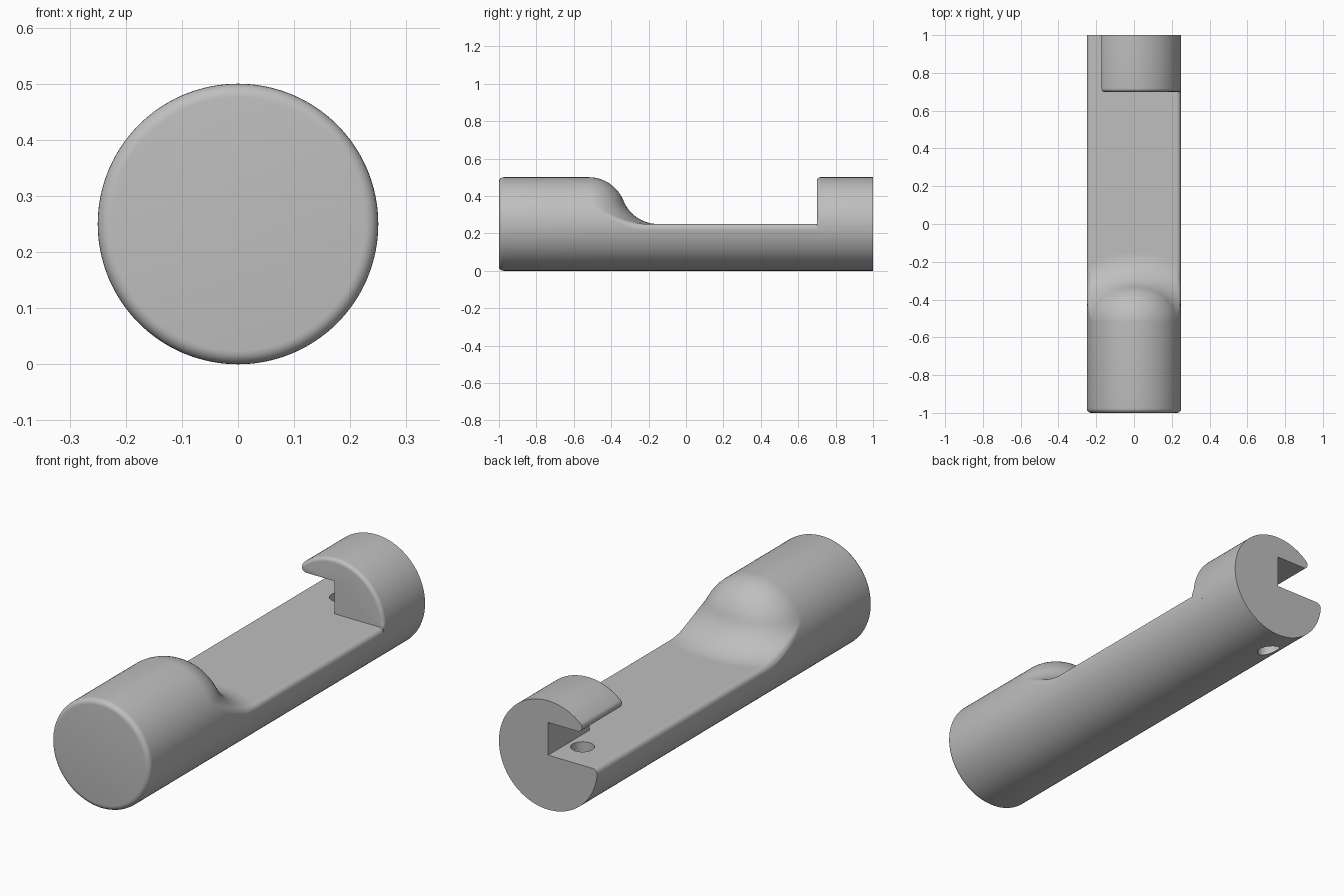
import bpy, bmesh
from math import sin, cos, pi, sqrt, hypot, atan2

cube = bpy.data.objects.get("Cube")
if cube:
    bpy.data.objects.remove(cube, do_unlink=True)

R = 0.25          # bar radius, also the height of its axis
LIP = 0.024       # rounding of the long edges
BALL = 0.2        # radius of both curves in the shoulder
Y_DOME = -0.52    # where the domed shoulder starts
CORE = R - BALL
STEPS = 160

grey = bpy.data.materials.new("plain grey")
grey.use_nodes = True
grey.diffuse_color = (0.52, 0.52, 0.52, 1)
grey.node_tree.nodes["Principled BSDF"].inputs["Base Color"].default_value = (0.52, 0.52, 0.52, 1)


def loft(name, rings):
    """Skin a list of equal rings of points and cap both ends."""
    bm = bmesh.new()
    rows = [[bm.verts.new(p) for p in ring] for ring in rings]
    n = len(rows[0])
    for a, b in zip(rows, rows[1:]):
        for i in range(n):
            j = (i + 1) % n
            bm.faces.new((a[i], a[j], b[j], b[i]))
    bm.faces.new(rows[0])
    bm.faces.new(rows[-1])
    bmesh.ops.recalc_face_normals(bm, faces=bm.faces)
    mesh = bpy.data.meshes.new(name)
    bm.to_mesh(mesh)
    bm.free()
    mesh.materials.append(grey)
    obj = bpy.data.objects.new(name, mesh)
    bpy.context.collection.objects.link(obj)
    return obj


def smooth(obj):
    bpy.ops.object.select_all(action="DESELECT")
    obj.select_set(True)
    bpy.context.view_layer.objects.active = obj
    bpy.ops.object.shade_smooth_by_angle(angle=0.6)


# Path of a ball rolling between the flat and the domed shoulder
path = []
for i in range(-100, 101):
    t = i * 0.004
    rho = hypot(t, BALL)
    y = Y_DOME + sqrt(max(0, 4 * BALL**2 - (rho - CORE) ** 2))
    k = 1 - CORE / rho
    path.append((t, y, hypot(t * k, y - Y_DOME) / 2))


def cut_height(x, y):
    """Height of the cut surface above the axis."""
    if y <= Y_DOME:
        return R * 2
    if y > -0.145:
        return 0
    t, cy, reach = min(path, key=lambda c: (c[0] - x) ** 2 + (c[1] - y) ** 2)
    d = hypot(t - x, cy - y)
    if y >= cy:
        return 0
    s = y - Y_DOME
    if d > reach and s < BALL:
        rho = CORE + sqrt(BALL**2 - s * s)
        if rho > abs(x):
            return sqrt(rho * rho - x * x)
    return BALL - sqrt(max(0, BALL**2 - d * d))


def section(y, radius=R):
    """Round section of the bar, cut down and with softened edges."""
    ring = []
    lip = LIP * min(1, max(0, (y + 0.5) / 0.2))
    for i in range(STEPS):
        a = 2 * pi * i / STEPS
        x, z = radius * cos(a), radius * sin(a)
        h = cut_height(x, y)
        z = min(z, h) if z > 0 else z
        zc = h - lip
        q = (R - lip) ** 2 - zc * zc
        if lip > 0 and q > 0:
            cx = sqrt(q)
            vx, vz = abs(x) - cx, z - zc
            if vx > 0 and cx * vz - zc * vx > 0:
                k = lip / hypot(vx, vz)
                x = (cx + vx * k) * (1 if x > 0 else -1)
                z = zc + vz * k
        ring.append((x, y, R + z))
    return ring


# Bar: rounded front end, domed shoulder, long flat
rings = []
for i in range(7):
    a = pi / 2 * i / 6
    rings.append(section(-1 + LIP * (1 - sin(a)), R - LIP * (1 - cos(a))))
rings.reverse()
rings += [section(Y_DOME + 0.376 * i / 60) for i in range(61)]
rings += [section(y) for y in (-0.14, 0.7, 1)]
bar = loft("bar", rings)

# Upright hole through the flat, under the hook
bpy.ops.mesh.primitive_cylinder_add(vertices=48, radius=0.05, depth=0.8, location=(-0.07, 0.85, 0.2))
drill = bpy.context.object
drill.name = "hole_cutter"
drill.hide_render = True
drill.data.materials.append(grey)
mod = bar.modifiers.new("hole", "BOOLEAN")
mod.operation = "DIFFERENCE"
mod.solver = "EXACT"
mod.object = drill
bpy.context.view_layer.objects.active = bar
bpy.ops.object.modifier_apply(modifier=mod.name)
bpy.data.objects.remove(drill, do_unlink=True)
smooth(bar)

# Hook: outer arc, rounded tip, flat ceiling, upright inner wall
TIP, CEILING = 0.022, 0.15
tip_z = CEILING + TIP
tip_x = -sqrt((R - TIP) ** 2 - tip_z**2)
end = atan2(tip_z, tip_x)


def hook_section(y, inset):
    ring = []
    for i in range(57):
        a = -0.2 + (end + 0.2) * i / 56
        r = R - inset * min(1, max(0, a / 0.1))
        ring.append((r * cos(a), y, R + r * sin(a)))
    for i in range(1, 11):
        a = end + (1.5 * pi - end) * i / 10
        r = TIP - inset * (1 - i / 10)
        ring.append((tip_x + r * cos(a), y, R + tip_z + r * sin(a)))
    ring += [(0, y, R + CEILING), (0, y, R - 0.05)]
    return ring


ROUND = 0.018
rings = []
for i in range(7):
    a = pi / 2 * i / 6
    rings.append(hook_section(0.7 + ROUND * (1 - cos(a)), ROUND * (1 - sin(a))))
rings.append(hook_section(1, 0))
smooth(loft("hook", rings))
